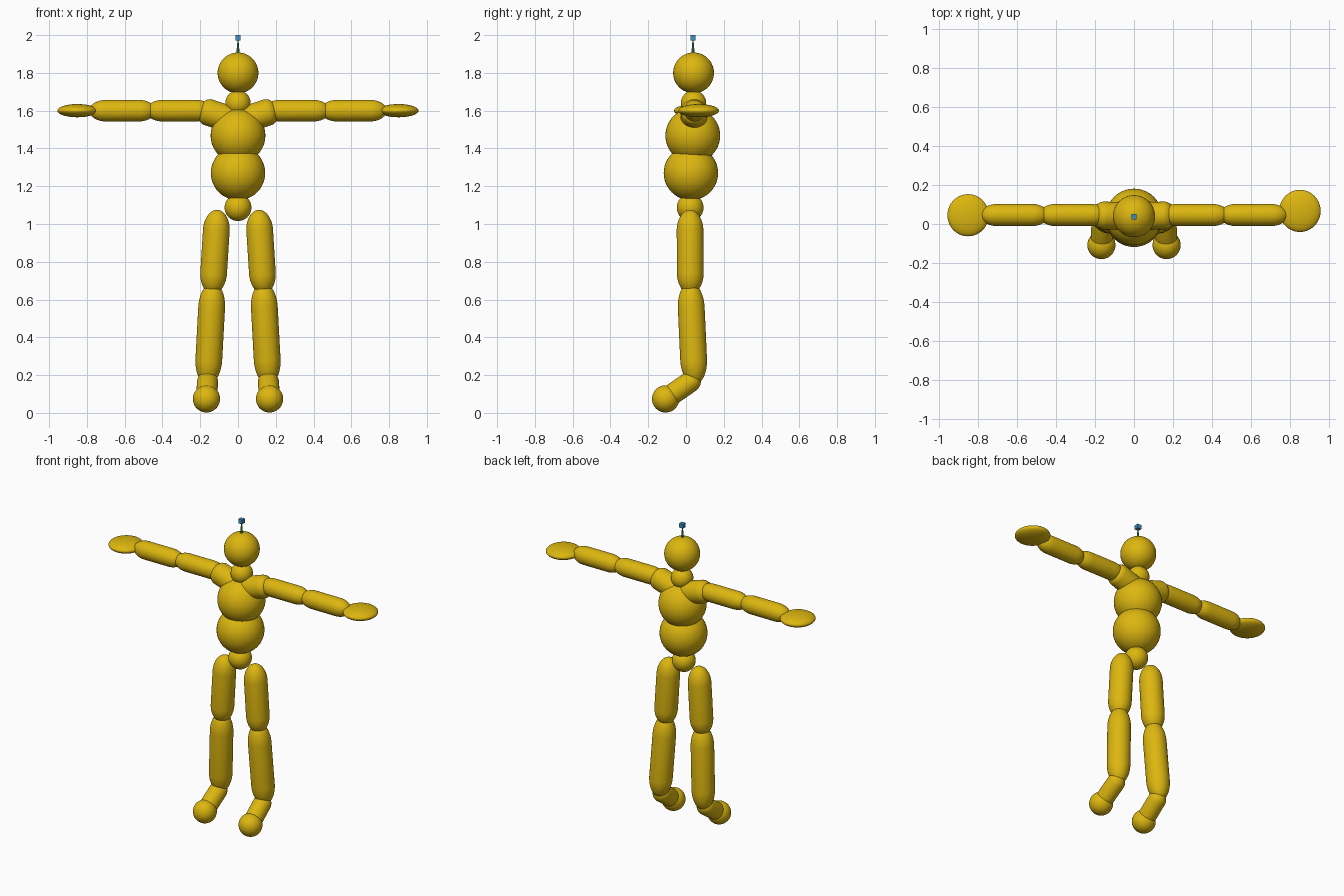
import bpy
import bmesh
from mathutils import Vector

cube = bpy.data.objects.get("Cube")
if cube:
    bpy.data.objects.remove(cube, do_unlink=True)


def material(name, rgb):
    mat = bpy.data.materials.new(name)
    mat.use_nodes = True
    mat.diffuse_color = (*rgb, 1)
    mat.node_tree.nodes["Principled BSDF"].inputs["Base Color"].default_value = (*rgb, 1)
    return mat


GOLD = material("gold", (0.72, 0.47, 0.005))
BLUE = material("blue", (0.05, 0.28, 0.56))
GREEN = material("green", (0.08, 0.36, 0.06))


def finish(name, bm, mat, smooth=True):
    mesh = bpy.data.meshes.new(name)
    for face in bm.faces:
        face.smooth = smooth
    bm.to_mesh(mesh)
    bm.free()
    mesh.materials.append(mat)
    obj = bpy.data.objects.new(name, mesh)
    bpy.context.collection.objects.link(obj)
    return obj


def ball(name, centre, radii):
    bm = bmesh.new()
    bmesh.ops.create_uvsphere(bm, u_segments=40, v_segments=24, radius=1)
    obj = finish(name, bm, GOLD)
    obj.location = centre
    obj.scale = radii if isinstance(radii, tuple) else (radii,) * 3
    return obj


def capsule(name, start, end, radius):
    """Stretched capsule whose rounded caps each take a quarter of the length."""
    a, b = Vector(start), Vector(end)
    bm = bmesh.new()
    bmesh.ops.create_uvsphere(bm, u_segments=36, v_segments=23, radius=1)
    for v in bm.verts:
        v.co.z = v.co.z / 2 + (0.5 if v.co.z > 0 else -0.5)
    obj = finish(name, bm, GOLD)
    obj.location = (a + b) / 2
    obj.scale = (radius, radius, (b - a).length / 2)
    obj.rotation_euler = (b - a).to_track_quat("Z", "Y").to_euler()
    return obj


def bone(name, start, end, radius, overlap):
    """Capsule that reaches a little past both joints."""
    a, b = Vector(start), Vector(end)
    step = (b - a).normalized() * overlap
    return capsule(name, a - step, b + step, radius)


# Head and torso
ball("head", (0, 0.04, 1.80), 0.108)
ball("neck", (0, 0.04, 1.64), 0.067)
ball("chest", (0, 0.036, 1.468), 0.145)
ball("belly", (0, 0.026, 1.27), 0.144)
ball("hips", (0, 0.022, 1.087), 0.071)

# Arms and legs
for side, s in (("left", 1), ("right", -1)):
    capsule(side + "_shoulder", (0, 0.04, 1.54), (s * 0.208, 0.045, 1.608), 0.071)
    bone(side + "_upper_arm", (s * 0.16, 0.046, 1.60), (s * 0.462, 0.046, 1.60), 0.057, 0.025)
    bone(side + "_forearm", (s * 0.462, 0.046, 1.60), (s * 0.762, 0.046, 1.60), 0.057, 0.025)
    hand_y = 0.067 if s > 0 else 0.045
    ball(side + "_hand", (s * 0.85, hand_y, 1.60), (0.106, 0.108, 0.035))

    knee = (s * 0.134, 0.023, 0.66)
    ankle = (s * 0.16, 0.045, 0.18)
    toe = (s * 0.167, -0.108, 0.074)
    bone(side + "_thigh", (s * 0.11, 0.021, 1.045), knee, 0.071, 0.03)
    bone(side + "_shin", knee, ankle, 0.071, 0.03)
    bone(side + "_foot", ankle, toe, 0.056, 0.03)
    ball(side + "_toe", toe, 0.072)

# Marker on top of the head
bm = bmesh.new()
bmesh.ops.create_cone(bm, cap_ends=True, segments=8, radius1=0.009, radius2=0.002, depth=0.08)
finish("marker_stalk", bm, GREEN, smooth=False).location = (0, 0.037, 1.942)
bm = bmesh.new()
bmesh.ops.create_cube(bm, size=0.028)
finish("marker_cube", bm, BLUE, smooth=False).location = (0, 0.037, 1.986)
